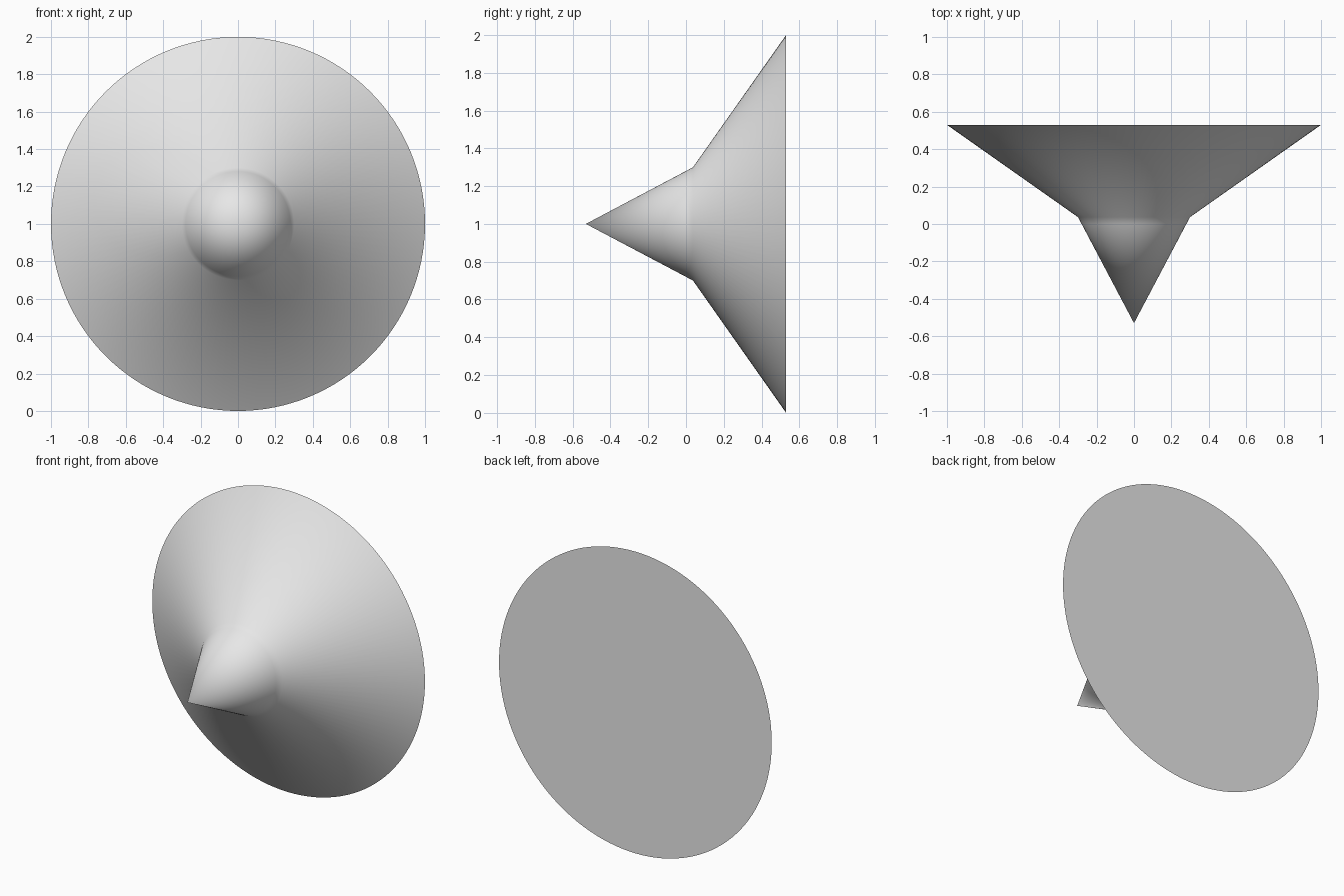
import bpy
import bmesh
from math import cos, sin, tau, radians

cube = bpy.data.objects.get("Cube")
if cube:
    bpy.data.objects.remove(cube, do_unlink=True)

SEGMENTS = 128
CENTRE_Z = 1.0
# (radius, y) from the nose tip to the rim
PROFILE = [(0.28, 0.0), (0.3, 0.037), (1.0, 0.53)]
TIP_Y = -0.53

# Plain grey surface
grey = bpy.data.materials.new("plain grey")
grey.use_nodes = True
colour = (0.8, 0.8, 0.8, 1)
grey.diffuse_color = colour
grey.node_tree.nodes["Principled BSDF"].inputs["Base Color"].default_value = colour


def ring(bm, radius, y):
    angles = [tau * i / SEGMENTS for i in range(SEGMENTS)]
    return [bm.verts.new((radius * cos(a), y, CENTRE_Z + radius * sin(a))) for a in angles]


# Pointed nose, flared skirt and flat back as one turned body
bm = bmesh.new()
tip = bm.verts.new((0, TIP_Y, CENTRE_Z))
rings = [ring(bm, r, y) for r, y in PROFILE]
for i in range(SEGMENTS):
    j = (i + 1) % SEGMENTS
    bm.faces.new((tip, rings[0][i], rings[0][j]))
    for a, b in zip(rings, rings[1:]):
        bm.faces.new((a[i], b[i], b[j], a[j]))
bm.faces.new(rings[-1])
bmesh.ops.recalc_face_normals(bm, faces=bm.faces)

mesh = bpy.data.meshes.new("flared_cone")
bm.to_mesh(mesh)
bm.free()
mesh.materials.append(grey)
body = bpy.data.objects.new("flared_cone", mesh)
bpy.context.collection.objects.link(body)

# Smooth sides with a crisp rim
bpy.ops.object.select_all(action="DESELECT")
body.select_set(True)
bpy.context.view_layer.objects.active = body
bpy.ops.object.shade_smooth_by_angle(angle=radians(50))
